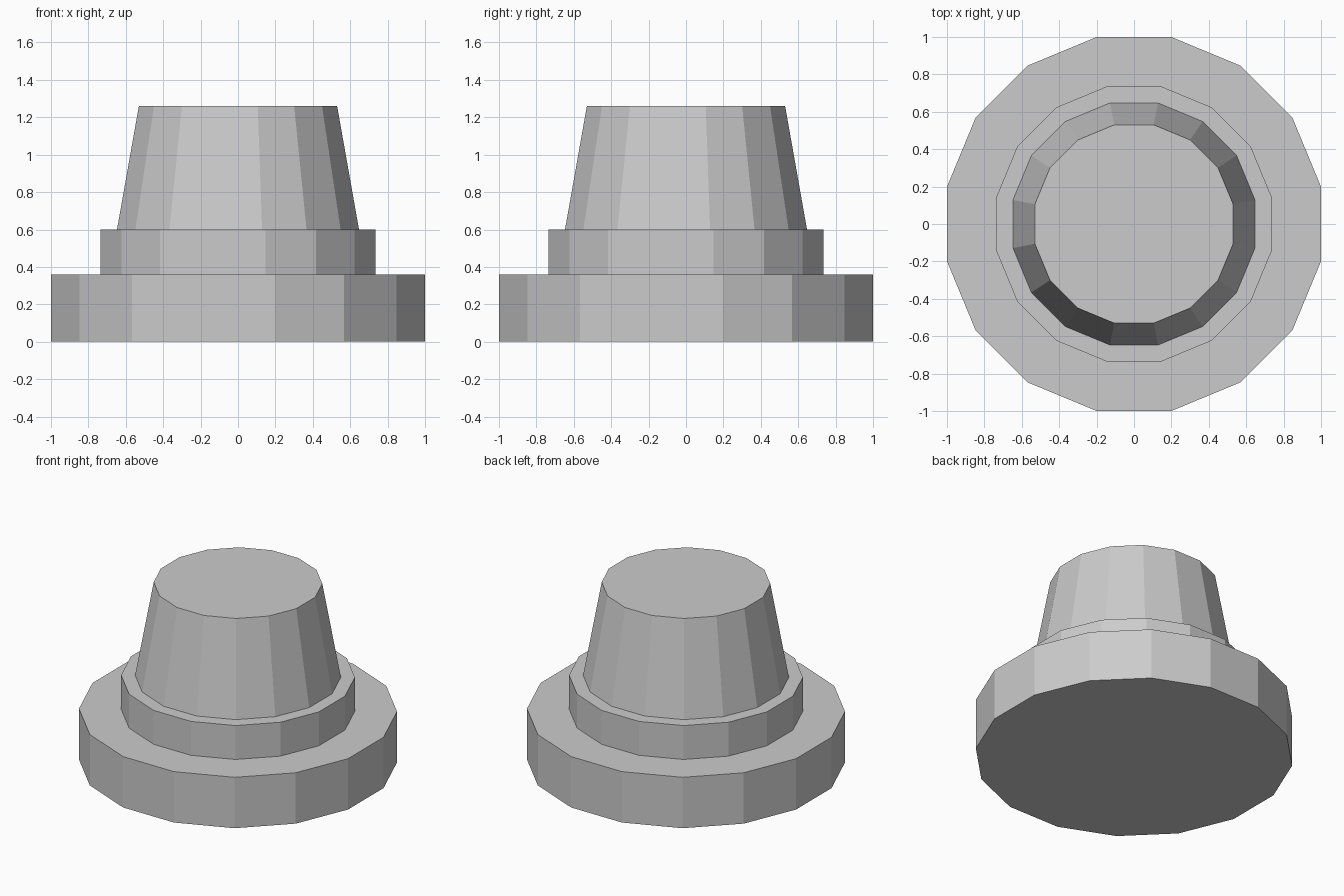
import bpy
import math

SIDES = 16

cube = bpy.data.objects.get("Cube")
if cube:
    bpy.data.objects.remove(cube, do_unlink=True)

grey = bpy.data.materials.new("plain grey")
grey.use_nodes = True
grey.diffuse_color = (0.6, 0.6, 0.6, 1)
grey.node_tree.nodes["Principled BSDF"].inputs["Base Color"].default_value = grey.diffuse_color


def tier(name, low, high, flat_low, flat_high):
    """Faceted tier; radii are measured to the middle of a flat side."""
    to_corner = 1 / math.cos(math.pi / SIDES)
    bpy.ops.mesh.primitive_cone_add(
        vertices=SIDES, radius1=flat_low * to_corner, radius2=flat_high * to_corner,
        depth=high - low, location=(0, 0, (low + high) / 2),
        rotation=(0, 0, math.pi / SIDES))
    part = bpy.context.object
    part.name = name
    part.data.materials.append(grey)
    bpy.ops.object.shade_flat()


# Wide base, narrow collar and tapered knob, stacked
tier("base", 0, 0.36, 1, 1)
tier("collar", 0.36, 0.6, 0.735, 0.735)
tier("tapered_knob", 0.6, 1.26, 0.647, 0.53)
